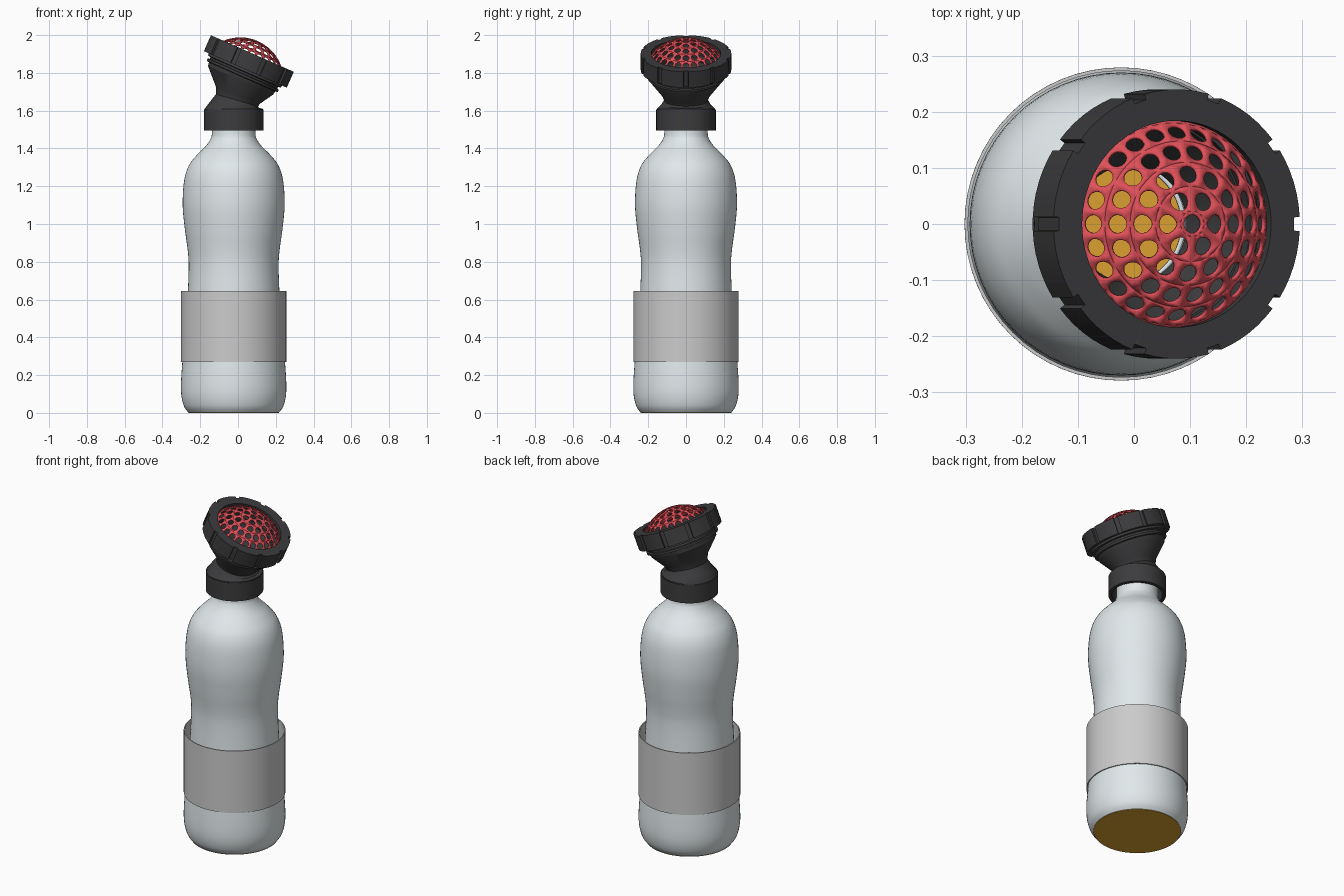
import bpy, bmesh
from math import sin, cos, pi, radians, asin
from mathutils import Matrix, Vector

if "Cube" in bpy.data.objects:
    bpy.data.objects.remove(bpy.data.objects["Cube"])

AX = -0.023                      # bottle axis
TILT = radians(23.8)             # lean of the spray head
HEAD = Matrix.Translation((0.076, 0, 1.9025)) @ Matrix.Rotation(TILT, 4, 'Y')


def material(name, rgb):
    m = bpy.data.materials.new(name)
    m.diffuse_color = (*rgb, 1)
    m.use_nodes = True
    m.node_tree.nodes["Principled BSDF"].inputs["Base Color"].default_value = m.diffuse_color
    return m


DARK = material("dark_plastic", (0.045, 0.045, 0.048))
RED = material("red_mesh", (0.74, 0.08, 0.10))
GOLD = material("gold", (0.70, 0.35, 0.03))
PALE = material("pale_bottle", (0.75, 0.81, 0.83))


def finish(bm, name, mat=None, thick=0, matrix=None, angle=30):
    if matrix:
        bm.transform(matrix)
    bmesh.ops.remove_doubles(bm, verts=bm.verts, dist=1e-5)
    bmesh.ops.recalc_face_normals(bm, faces=bm.faces)
    me = bpy.data.meshes.new(name)
    bm.to_mesh(me)
    bm.free()
    ob = bpy.data.objects.new(name, me)
    bpy.context.collection.objects.link(ob)
    if mat:
        me.materials.append(mat)
    if thick:
        s = ob.modifiers.new("wall", 'SOLIDIFY')
        s.thickness, s.offset = thick, -1
    bpy.ops.object.select_all(action='DESELECT')
    ob.select_set(True)
    bpy.context.view_layer.objects.active = ob
    bpy.ops.object.shade_smooth_by_angle(angle=radians(angle))
    return ob


def loft(rings, closed=False, n=64):
    """Skin a chain of circles given as (x, z, radius, tilt)."""
    bm = bmesh.new()
    loops = []
    for x, z, r, t in rings:
        m = Matrix.Translation((x, 0, z)) @ Matrix.Rotation(t, 4, 'Y')
        loops.append([bm.verts.new(m @ Vector((r * cos(2 * pi * i / n), r * sin(2 * pi * i / n), 0)))
                      for i in range(n)])
    pairs = list(zip(loops, loops[1:])) + ([(loops[-1], loops[0])] if closed else [])
    for a, b in pairs:
        for i in range(n):
            j = (i + 1) % n
            bm.faces.new((a[i], a[j], b[j], b[i]))
    return bm


def upright(profile):
    return [(AX, z, r, 0) for r, z in profile]


def smooth_profile(pts, steps=5):
    """Catmull-Rom curve through (r, z) points."""
    p = [Vector(q) for q in [pts[0]] + pts + [pts[-1]]]
    out = []
    for a, b, c, d in zip(p, p[1:], p[2:], p[3:]):
        for k in range(steps):
            t = k / steps
            out.append(0.5 * (2 * b + (c - a) * t + (2 * a - 5 * b + 4 * c - d) * t * t
                              + (3 * b - a - 3 * c + d) * t ** 3))
    return [tuple(v) for v in out] + [pts[-1]]


# bottle body
body = smooth_profile([(0.24, 0.002), (0.265, 0.04), (0.279, 0.12), (0.272, 0.265), (0.252, 0.48),
                       (0.242, 0.65), (0.238, 0.78), (0.243, 0.86), (0.258, 0.97), (0.27, 1.1),
                       (0.262, 1.23), (0.237, 1.31), (0.195, 1.365), (0.15, 1.41), (0.125, 1.445),
                       (0.115, 1.48), (0.115, 1.58)])
finish(loft(upright(body)), "bottle", PALE, 0.008, angle=50)

# coloured base disc
finish(loft(upright([(0.0001, 0), (0.24, 0), (0.24, 0.006), (0.0001, 0.006)])), "bottle_base", GOLD)

# wrap sleeve
finish(loft(upright([(0.279, 0.27), (0.279, 0.645), (0.273, 0.645), (0.273, 0.27)]), True), "sleeve")

# screw collar
finish(loft(upright([(0.158, 1.495), (0.158, 1.605), (0.12, 1.605), (0.138, 1.59), (0.138, 1.495)]),
            True), "neck_collar", DARK)


# leaning funnel with thread steps under the ring
def tilted(r, d):
    c = HEAD @ Vector((0, 0, -d))
    return (c.x, c.z, r, TILT)


funnel = [(AX, 1.60, 0.156, 0), (AX, 1.61, 0.154, 0), (-0.018, 1.63, 0.132, radians(7)),
          (-0.006, 1.655, 0.116, radians(16)), (0.0, 1.683, 0.126, radians(21)),
          tilted(0.188, 0.155), tilted(0.192, 0.135), tilted(0.206, 0.132), tilted(0.206, 0.12),
          tilted(0.196, 0.117), tilted(0.196, 0.107), tilted(0.212, 0.104), tilted(0.212, 0.085)]
finish(loft(funnel), "funnel", DARK, 0.012)

# notched clamping ring
bm = bmesh.new()
outer = []
for k in range(10):
    a0, half = 2 * pi * k / 10, 0.052
    outer += [(a0 - half, 0.24), (a0 - half, 0.229), (a0, 0.229), (a0 + half, 0.229)]
    outer += [(a0 + half + (2 * pi / 10 - 2 * half) * i / 6, 0.24) for i in range(6)]
section = [(None, 0), (None, -0.092), (0.2, -0.092), (0.2, -0.03), (0.184, -0.03), (0.184, 0)]
loops = [[bm.verts.new(((r or ro) * cos(a), (r or ro) * sin(a), z)) for a, ro in outer]
         for r, z in section]
# inner circles share duplicate angles at notch walls; degenerate faces are merged away
for a, b in zip(loops, loops[1:] + loops[:1]):
    for i in range(len(outer)):
        j = (i + 1) % len(outer)
        bm.faces.new((a[i], a[j], b[j], b[i]))
bmesh.ops.dissolve_degenerate(bm, dist=1e-5, edges=bm.edges)
finish(bm, "clamp_ring", DARK, matrix=HEAD)

# perforated dome: concentric rows of round holes
R, BASE, HOLE = 0.231, 0.183, 0.0165
MAX = asin(BASE / R)
STEP = MAX / 4.6
bm = bmesh.new()


def on_dome(theta, phi):
    return bm.verts.new((R * sin(theta) * cos(phi), R * sin(theta) * sin(phi), R * cos(theta) - 0.159))


def band(a, b):
    n = len(a)
    for i in range(n):
        bm.faces.new((a[i], a[(i + 1) % n], b[(i + 1) % n], b[i]))


band([on_dome(HOLE / R, 2 * pi * i / 24) for i in range(24)],
     [on_dome(STEP / 2, 2 * pi * i / 24) for i in range(24)])
for row in range(1, 5):
    count, th = 6 * row, row * STEP
    for k in range(count):
        ph, dp = 2 * pi * k / count, pi / count
        hole, cell = [], []
        for i in range(16):
            a = 2 * pi * i / 16
            u, v = cos(a), sin(a)
            s = 1 / max(abs(u), abs(v))
            hole.append(on_dome(th + HOLE / R * u, ph + HOLE / (R * sin(th)) * v))
            cell.append(on_dome(th + STEP / 2 * u * s, ph + dp * v * s))
        band(hole, cell)
band([on_dome(STEP * 4.5, 2 * pi * i / 96) for i in range(96)],
     [on_dome(MAX * 1.03, 2 * pi * i / 96) for i in range(96)])
finish(bm, "spray_mesh", RED, 0.006, HEAD, 40)
